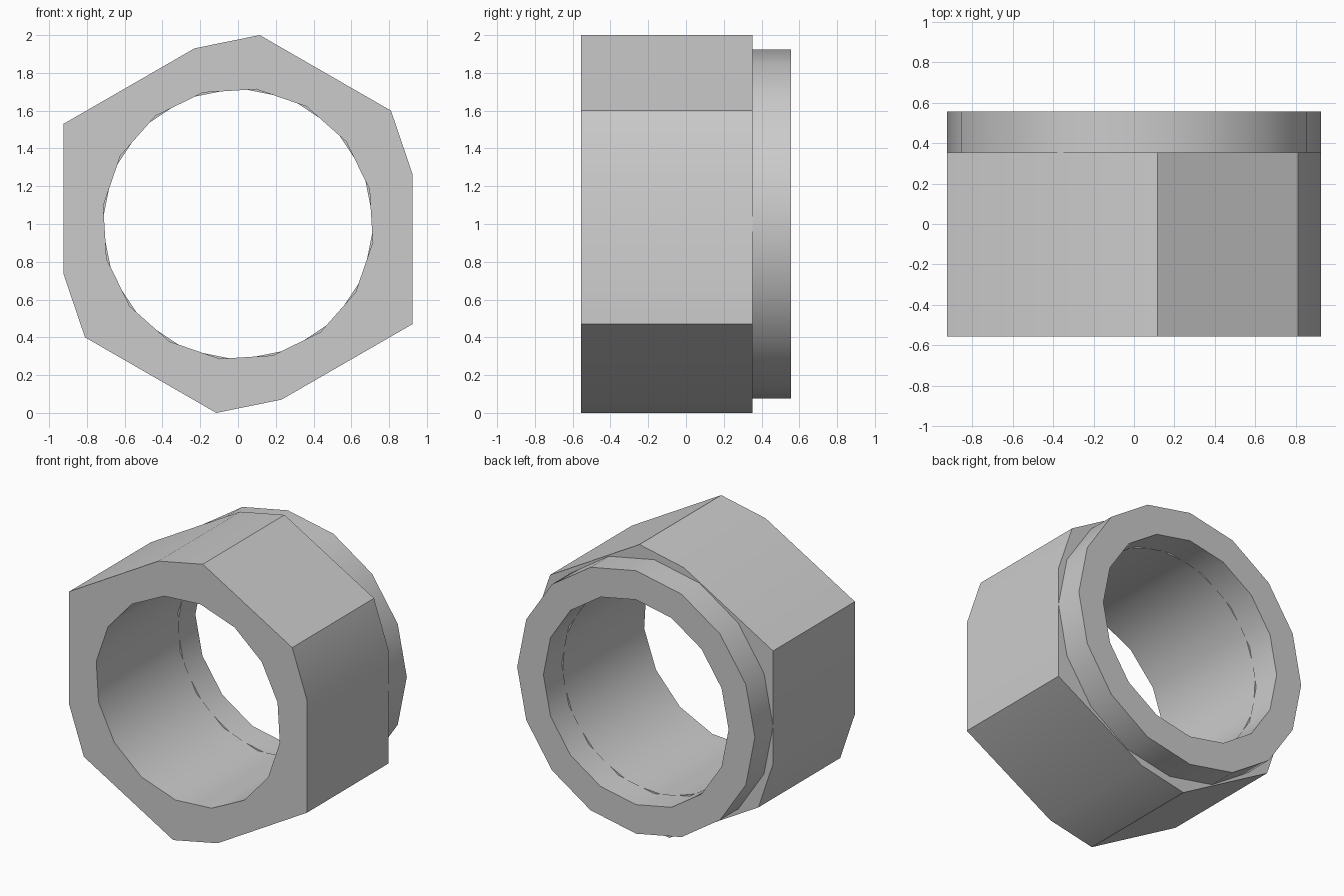
import bpy, bmesh
from math import sin, cos, radians, tau
from mathutils import Vector

cube = bpy.data.objects.get("Cube")
if cube:
    bpy.data.objects.remove(cube)

grey = bpy.data.materials.new("light grey")
grey.use_nodes = True
grey.diffuse_color = (0.6, 0.6, 0.6, 1)
grey.node_tree.nodes["Principled BSDF"].inputs["Base Color"].default_value = (0.6, 0.6, 0.6, 1)

SIDES = 16
BORE = 0.72
FRONT, STEP, BACK = -0.555, 0.353, 0.555


def circle(radius, phase):
    """Regular polygon around the bore axis, as (x, z) points."""
    angles = [radians(phase) + tau * i / SIDES for i in range(SIDES)]
    return [(radius * cos(a), 1 + radius * sin(a)) for a in angles]


def pierced_prism(name, outline, hole, y0, y1):
    """Fill between two outlines and extrude the result along y."""
    bm = bmesh.new()
    edges = []
    for loop in (outline, hole):
        verts = [bm.verts.new((x, y0, z)) for x, z in loop]
        edges += [bm.edges.new((v, verts[i - 1])) for i, v in enumerate(verts)]
    bmesh.ops.triangle_fill(bm, edges=edges, use_beauty=True, normal=(0, -1, 0))
    result = bmesh.ops.extrude_face_region(bm, geom=bm.faces[:], use_keep_orig=True)
    moved = [g for g in result["geom"] if isinstance(g, bmesh.types.BMVert)]
    bmesh.ops.translate(bm, verts=moved, vec=Vector((0, y1 - y0, 0)))
    bmesh.ops.recalc_face_normals(bm, faces=bm.faces[:])
    mesh = bpy.data.meshes.new(name)
    bm.to_mesh(mesh)
    bm.free()
    mesh.materials.append(grey)
    obj = bpy.data.objects.new(name, mesh)
    bpy.context.collection.objects.link(obj)
    bpy.ops.object.select_all(action='DESELECT')
    obj.select_set(True)
    bpy.context.view_layer.objects.active = obj
    bpy.ops.object.shade_smooth_by_angle(angle=radians(30))
    return obj


# Hexagonal body with clipped corners: half the outline, turned by half a circle
half = [(0.115, 1.0), (0.81, 0.60), (0.924, 0.264), (0.924, -0.53), (0.23, -0.93)]
outline = [(s * x, 1 + s * z) for s in (1, -1) for x, z in half]
pierced_prism("hex_body", outline, circle(BORE, 14.8), FRONT, STEP)

# Round collar on the back
pierced_prism("round_collar", circle(0.924, 0), circle(BORE, 0), STEP, BACK)
